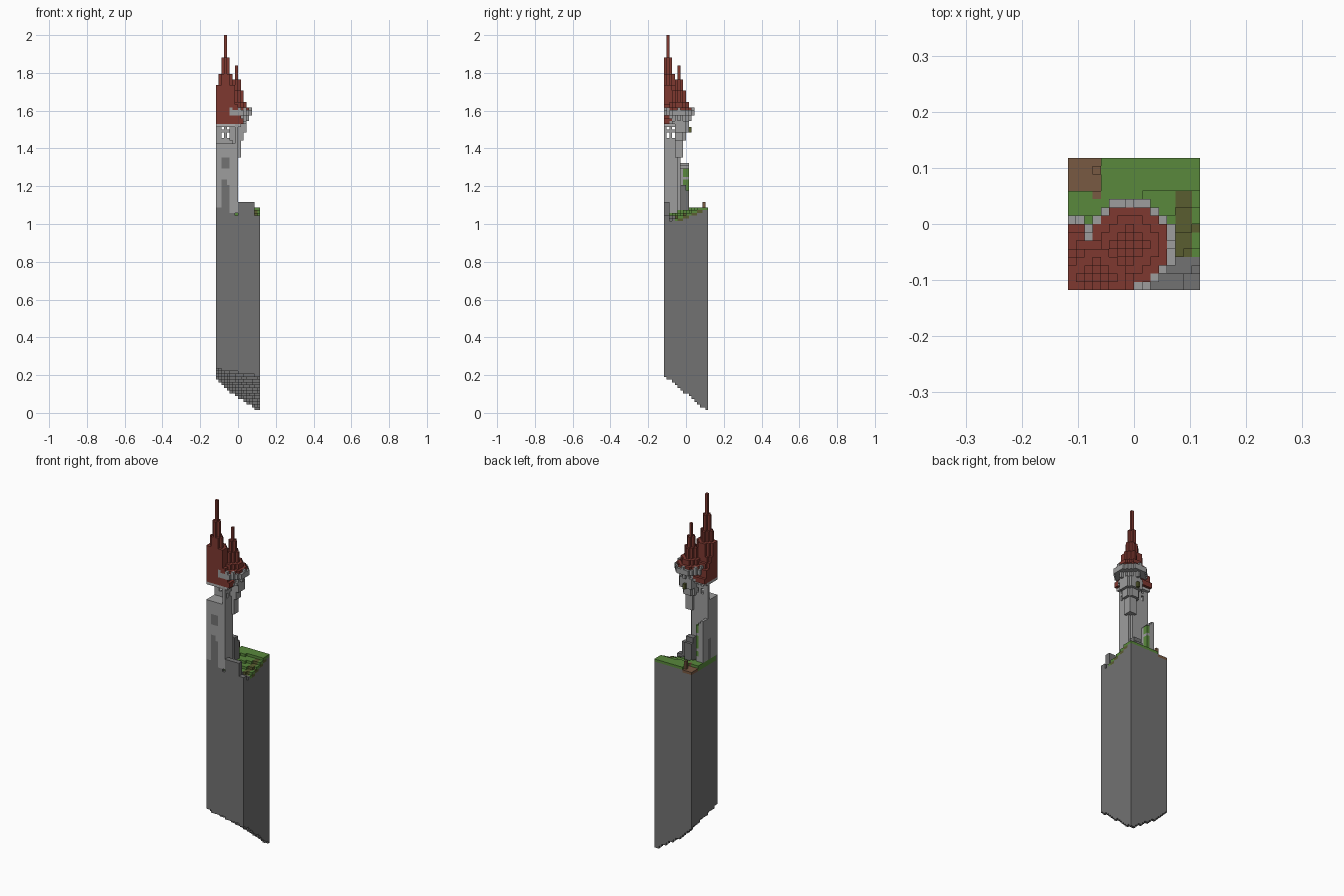
import bpy, bmesh
from mathutils import Vector

if "Cube" in bpy.data.objects:
    bpy.data.objects.remove(bpy.data.objects["Cube"], do_unlink=True)

N, LAYERS = 16, 136
U = 2 / LAYERS          # size of one block
HALF = N * U / 2

COLOURS = {
    "stone": (0.17, 0.17, 0.17),
    "light_stone": (0.34, 0.34, 0.34),
    "pale_trim": (0.43, 0.43, 0.43),
    "red_roof": (0.21, 0.04, 0.03),
    "grass": (0.10, 0.25, 0.045),
    "moss": (0.10, 0.11, 0.03),
    "dirt": (0.19, 0.10, 0.055),
}
MATS = {}
for name, rgb in COLOURS.items():
    m = bpy.data.materials.new(name)
    m.use_nodes = True
    m.diffuse_color = (*rgb, 1)
    bsdf = m.node_tree.nodes["Principled BSDF"]
    bsdf.inputs["Base Color"].default_value = (*rgb, 1)
    bsdf.inputs["Roughness"].default_value = 0.9
    MATS[name] = m


def blocks(name, rule, low, high):
    """Block mesh: rule(x, y, z) gives a colour name or None per block centre."""
    cells = {}
    for k in range(int(low / U), min(LAYERS, int(high / U) + 1)):
        for i in range(N):
            for j in range(N):
                c = rule((i + .5) * U - HALF, (j + .5) * U - HALF, (k + .5) * U)
                if c:
                    cells[i, j, k] = c
    used = sorted(set(cells.values()))
    bm, verts = bmesh.new(), {}

    def vert(p):
        if p not in verts:
            verts[p] = bm.verts.new((p[0] * U - HALF, p[1] * U - HALF, p[2] * U))
        return verts[p]

    for cell, c in cells.items():
        for axis in range(3):
            for side in (0, 1):
                near = list(cell)
                near[axis] += 2 * side - 1
                if tuple(near) in cells:
                    continue
                quad = []
                for a, b in ((0, 0), (1, 0), (1, 1), (0, 1)):
                    p = list(cell)
                    p[axis] += side
                    p[(axis + 1) % 3] += a
                    p[(axis + 2) % 3] += b
                    quad.append(vert(tuple(p)))
                f = bm.faces.new(quad if side else quad[::-1])
                f.material_index = used.index(c)
    # merge flat runs of blocks into larger faces
    bmesh.ops.dissolve_limit(bm, angle_limit=0.01, verts=bm.verts[:],
                             edges=bm.edges[:], delimit={'MATERIAL'})
    me = bpy.data.meshes.new(name)
    bm.to_mesh(me)
    bm.free()
    for c in used:
        me.materials.append(MATS[c])
    ob = bpy.data.objects.new(name, me)
    bpy.context.collection.objects.link(ob)
    return ob


def octagon(x, y, centre):
    dx, dy = abs(x - centre[0]), abs(y - centre[1])
    return max(dx, dy, (dx + dy) * 0.72)


def stepped(steps, z):
    """Radius of the last step at or below z."""
    r = 0
    for start, radius in steps:
        if z >= start:
            r = radius
    return r


# Cliff: sloping underside, grassy top falling to the front left corner
def cliff_rule(x, y, z):
    u, v = (x + HALF) / (2 * HALF), (y + HALF) / (2 * HALF)
    bottom = 0.235 - 0.035 * u - 0.035 * v - 0.165 * u ** 0.65 * v
    top = 1.09 - 0.09 * u * max(0, 1 - v * 1.15)
    if x < -0.06 and y > 0.06:
        top -= U
    if not bottom < z < top:
        return None
    if top - z > U * 1.6:
        return "stone"
    if x < -0.06 and y > 0.03 - x * 0.3:
        return "dirt"
    if y < -0.1 or (y < -0.06 and x > 0.03):
        return "stone"
    if 0.075 < x < 0.105 and -0.09 < y < 0.06 or (z < top - U * 0.8 and x > 0.1):
        return "moss"
    return "grass"


blocks("cliff", cliff_rule, 0, 1.1)


# Rocks at the front edge and at the foot of the tower
def rock_rule(x, y, z):
    if x > 0 and y < -0.085:
        return "stone" if z < (1.12 if x < 0.09 else 1.04) else None
    if -0.045 < x < 0 and -0.03 < y < 0.015:
        return "stone" if z < 1.2 - max(0, y) * 4 else None
    return None


blocks("rocks", rock_rule, 1.0, 1.25)
blocks("wooden_post", lambda x, y, z: "dirt" if octagon(x, y, (-0.066, 0.096)) < 0.005
       else None, 1.05, 1.11)


# Tower body with a blind arch and patches on its front
def body_rule(x, y, z):
    if x > 0 or y > -0.03 or (x > -0.015 and y > -0.045):
        return None
    if y < -0.105:
        arch = -0.085 < x < -0.045 and z < (1.24 if x < -0.06 else 1.2)
        patch = -0.085 < x < -0.04 and 1.3 < z < 1.35 and z < 1.39 + x * 0.6 + 0.01
        if arch or patch:
            return "stone"
    if y > -0.065 and x < -0.105 and z < 1.2:
        return "stone"
    return "light_stone"


blocks("tower_body", body_rule, 1.07, 1.425)


# Open gallery: two walls with paired windows under the eaves
def gallery_rule(x, y, z):
    i, j, k = int((x + HALF) / U), int((y + HALF) / U), int(z / U)
    if i > 7 or j > 5 or (i < 7 and j < 5):
        return None
    window = k in (99, 100, 102)
    if window and ((j == 5 and i in (2, 4)) or (i == 7 and j in (1, 3))):
        return None
    return "light_stone"


blocks("gallery", gallery_rule, 1.44, 1.515)
blocks("eaves_trim", lambda x, y, z: "pale_trim" if x < 0.015 and y < -0.015 else None,
       1.52, 1.525)

# Corner turret on stepped corbels
TURRET = (-HALF + 7.5 * U, -HALF + 5.5 * U)
CORBELS = ((1.36, 0.022), (1.44, 0.037), (1.49, 0.053), (1.54, 0.06), (1.575, 0.078))


def turret_rule(x, y, z):
    if z < 1.53 and (x < -0.04 or y < -0.065):
        return None
    d = octagon(x, y, TURRET)
    if d > stepped(CORBELS, z):
        return None
    # small brackets beneath the walkway
    if 1.54 < z < 1.575 and d > 0.05 and int((x - y + 1) / U) % 2:
        return None
    return "light_stone"


blocks("turret", turret_rule, 1.36, 1.59)


def parapet_rule(x, y, z):
    d = octagon(x, y, TURRET)
    tooth = int((x + HALF) / U + (y + HALF) / U) % 3 == 0
    return "light_stone" if 0.066 < d < 0.08 and (z < 1.605 or tooth) else None


blocks("turret_parapet", parapet_rule, 1.59, 1.61)


# Two stepped spires
def spire(name, centre, steps, top):
    blocks(name, lambda x, y, z: "red_roof"
           if steps[0][0] < z < top and octagon(x, y, centre) < stepped(steps, z)
           else None, steps[0][0], top)


spire("main_spire", (-HALF + 3.5 * U, -HALF + 1.5 * U),
      ((1.53, 0.1), (1.565, 0.088), (1.6, 0.066), (1.63, 0.055), (1.66, 0.045),
       (1.74, 0.031), (1.8, 0.02), (1.88, 0.007)), 2.0)
spire("turret_spire", TURRET,
      ((1.59, 0.066), (1.62, 0.045), (1.65, 0.031), (1.7, 0.02), (1.77, 0.007)), 1.84)


# Broken rear wall with ivy
def rear_wall_rule(x, y, z):
    if not (x < -0.07 and -0.03 < y < 0.015):
        return None
    if z > 1.32 - max(0, x + 0.1) * 1.5:
        return None
    if z > 1.12 and x > -0.088 and y > -0.015 and int(z / U) % 6 != 0:
        return "grass"
    return "light_stone"


blocks("rear_wall", rear_wall_rule, 1.06, 1.31)

# Stray ivy tufts on the turret
blocks("turret_ivy", lambda x, y, z: "moss" if 0.053 < octagon(x, y, TURRET) < 0.062
       and x > -0.01 and y > -0.01 and int((x + 1) / U) % 2 else None, 1.49, 1.51)
